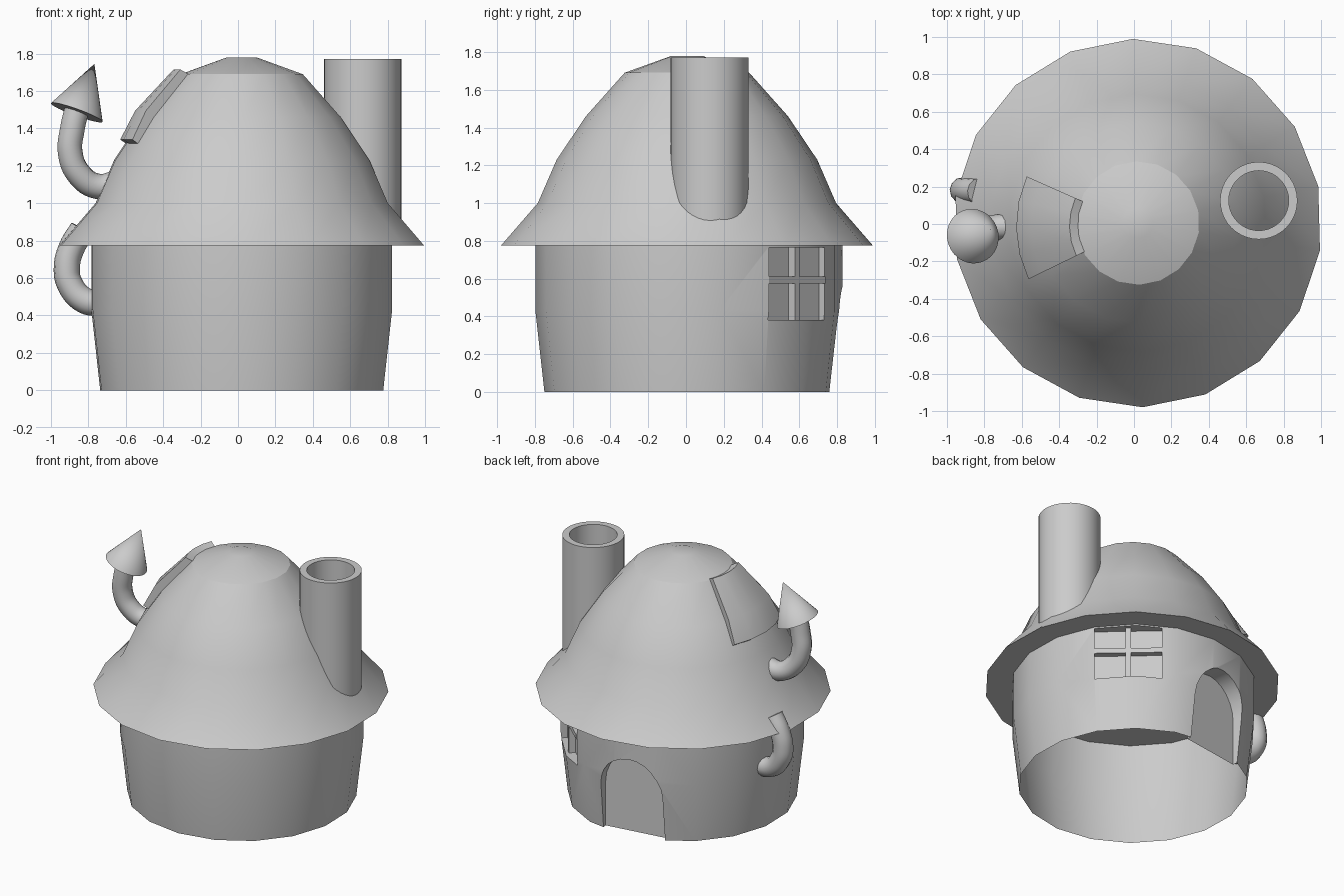
import bpy, bmesh, math
from math import cos, sin, radians, pi
from mathutils import Vector, Matrix

cube = bpy.data.objects.get("Cube")
if cube:
    bpy.data.objects.remove(cube, do_unlink=True)

GREY = (0.6, 0.6, 0.6, 1)
clay = bpy.data.materials.new("plain grey")
clay.use_nodes = True
clay.diffuse_color = GREY
clay.node_tree.nodes["Principled BSDF"].inputs["Base Color"].default_value = GREY

CX, CY = 0.02, 0.005
SIDES, PHASE = 18, radians(11.5)


def finish(name, bm, smooth=25):
    bmesh.ops.recalc_face_normals(bm, faces=bm.faces)
    mesh = bpy.data.meshes.new(name)
    bm.to_mesh(mesh)
    bm.free()
    mesh.materials.append(clay)
    obj = bpy.data.objects.new(name, mesh)
    bpy.context.collection.objects.link(obj)
    if smooth:
        shade(obj, smooth)
    return obj


def shade(obj, degrees):
    bpy.ops.object.select_all(action='DESELECT')
    obj.select_set(True)
    bpy.context.view_layer.objects.active = obj
    bpy.ops.object.shade_smooth_by_angle(angle=radians(degrees))


def lathe(profile, sides, phase, centre, closed=False, cap=False):
    """Turn (radius, z) points round a vertical axis."""
    bm = bmesh.new()
    rings = [[bm.verts.new((centre[0] + r * cos(phase + 2 * pi * i / sides),
                            centre[1] + r * sin(phase + 2 * pi * i / sides), z))
              for i in range(sides)] for r, z in profile]
    pairs = list(zip(rings, rings[1:] + rings[:1]))
    for a, b in pairs if closed else pairs[:-1]:
        for i in range(sides):
            j = (i + 1) % sides
            bm.faces.new((a[i], a[j], b[j], b[i]))
    if cap:
        bm.faces.new(rings[0])
        bm.faces.new(rings[-1])
    return bm


def facing(angle, distance):
    """Frame on the wall: local x sideways, y outward, z up."""
    return (Matrix.Translation((CX, CY, 0)) @ Matrix.Rotation(radians(angle - 90), 4, 'Z')
            @ Matrix.Translation((0, distance, 0)))


def extruded(outline, depth, matrix):
    """Prism from (x, z) points, pushed outward by depth."""
    bm = bmesh.new()
    face = bm.faces.new([bm.verts.new((x, 0, z)) for x, z in outline])
    out = bmesh.ops.extrude_face_region(bm, geom=[face])["geom"]
    bmesh.ops.translate(bm, vec=(0, depth, 0),
                        verts=[v for v in out if isinstance(v, bmesh.types.BMVert)])
    bm.transform(matrix)
    return bm


def rect(x0, x1, z0, z1):
    return [(x0, z0), (x1, z0), (x1, z1), (x0, z1)]


# Wall: solid drum, cut for door and window, then opened top and bottom
wall = finish("wall", lathe([(0.765, 0), (0.813, 0.43), (0.813, 0.775)],
                            SIDES, PHASE, (CX, CY + 0.01), cap=True), 0)
arch = [(-0.23, -0.1), (0.23, -0.1)] + [
    (0.23 * cos(pi * i / 12), 0.33 + 0.25 * sin(pi * i / 12)) for i in range(13)]
window_frame = facing(48, 0.74)
cutters = [finish("door_cutter", extruded(arch, 0.4, facing(98.5, 0.695)), 0),
           finish("window_cutter", extruded(rect(-0.225, 0.225, 0.38, 0.765), 0.4, window_frame), 0)]
for cutter in cutters:
    cutter.hide_render = True
    cut = wall.modifiers.new("cut", 'BOOLEAN')
    cut.object = cutter
    cut.operation = 'DIFFERENCE'
    cut.solver = 'EXACT'
bpy.context.view_layer.update()
cut_mesh = bpy.data.meshes.new_from_object(
    wall.evaluated_get(bpy.context.evaluated_depsgraph_get()))
wall.modifiers.clear()
wall.data = cut_mesh
for cutter in cutters:
    bpy.data.objects.remove(cutter, do_unlink=True)
bm = bmesh.new()
bm.from_mesh(cut_mesh)
ends = [f for f in bm.faces if abs(f.normal.z) > 0.9
        and (f.calc_center_median().z < 0.01 or f.calc_center_median().z > 0.77)]
bmesh.ops.delete(bm, geom=ends, context='FACES')
bm.to_mesh(cut_mesh)
bm.free()
shade(wall, 25)

# Window bars
finish("window_bar_upright", extruded(rect(-0.018, 0.018, 0.38, 0.765), 0.045, window_frame), 0)
finish("window_bar_cross", extruded(rect(-0.225, 0.225, 0.575, 0.61), 0.045, window_frame), 0)

# Roof: bell-shaped cap with a flat underside
finish("roof", lathe([(0.985, 0.775), (0.79, 1.0), (0.69, 1.23), (0.535, 1.46),
                      (0.33, 1.69), (0.08, 1.78)], SIDES, PHASE, (CX, CY), cap=True))

# Chimney tube
finish("chimney", lathe([(0.207, 0.82), (0.207, 1.77), (0.16, 1.77), (0.16, 0.82)],
                        40, 0, (0.667, 0.125), closed=True), 30)

# Curved patch lying on the roof
bm = bmesh.new()
section = [(0.58, 1.31), (0.605, 1.31), (0.65, 1.34), (0.57, 1.495),
           (0.365, 1.715), (0.315, 1.69), (0.5, 1.46)]
rings = []
for i in range(5):
    a = radians(156 + 12.5 * i)
    rings.append([bm.verts.new((CX + r * cos(a), r * sin(a) - 0.01, z)) for r, z in section])
for a, b in zip(rings, rings[1:]):
    for i in range(len(section)):
        j = (i + 1) % len(section)
        bm.faces.new((a[i], a[j], b[j], b[i]))
bm.faces.new(rings[0])
bm.faces.new(rings[-1])
finish("roof_patch", bm)


# Bent pipes
def pipe(name, points, radius):
    curve = bpy.data.curves.new(name, 'CURVE')
    curve.dimensions = '3D'
    curve.bevel_depth = radius
    curve.bevel_resolution = 4
    curve.resolution_u = 6
    curve.use_fill_caps = True
    spline = curve.splines.new('BEZIER')
    spline.bezier_points.add(len(points) - 1)
    for bp, co in zip(spline.bezier_points, points):
        bp.co = co
        bp.handle_left_type = bp.handle_right_type = 'AUTO'
    temp = bpy.data.objects.new(name + "_path", curve)
    bpy.context.collection.objects.link(temp)
    bpy.context.view_layer.update()
    mesh = bpy.data.meshes.new_from_object(
        temp.evaluated_get(bpy.context.evaluated_depsgraph_get()))
    bpy.data.objects.remove(temp, do_unlink=True)
    bm = bmesh.new()
    bm.from_mesh(mesh)
    finish(name, bm, 40)


pipe("upper_pipe", [(-0.64, -0.01, 1.11), (-0.75, -0.02, 1.09), (-0.85, -0.045, 1.155),
                    (-0.897, -0.06, 1.27), (-0.885, -0.065, 1.4), (-0.86, -0.06, 1.51)], 0.068)
pipe("lower_pipe", [(-0.72, 0.17, 0.465), (-0.82, 0.175, 0.48), (-0.9, 0.18, 0.57),
                    (-0.915, 0.18, 0.66), (-0.89, 0.18, 0.76), (-0.83, 0.175, 0.86)], 0.07)

# Pointed cone cap on the upper pipe
base, tip = Vector((-0.862, -0.065, 1.485)), Vector((-0.768, -0.03, 1.745))
axis = tip - base
bm = bmesh.new()
bmesh.ops.create_cone(bm, cap_ends=True, segments=32, radius1=0.147, radius2=0, depth=axis.length)
bm.transform(Matrix.Translation((base + tip) / 2) @ axis.to_track_quat('Z', 'Y').to_matrix().to_4x4())
finish("pipe_cone", bm, 35)
